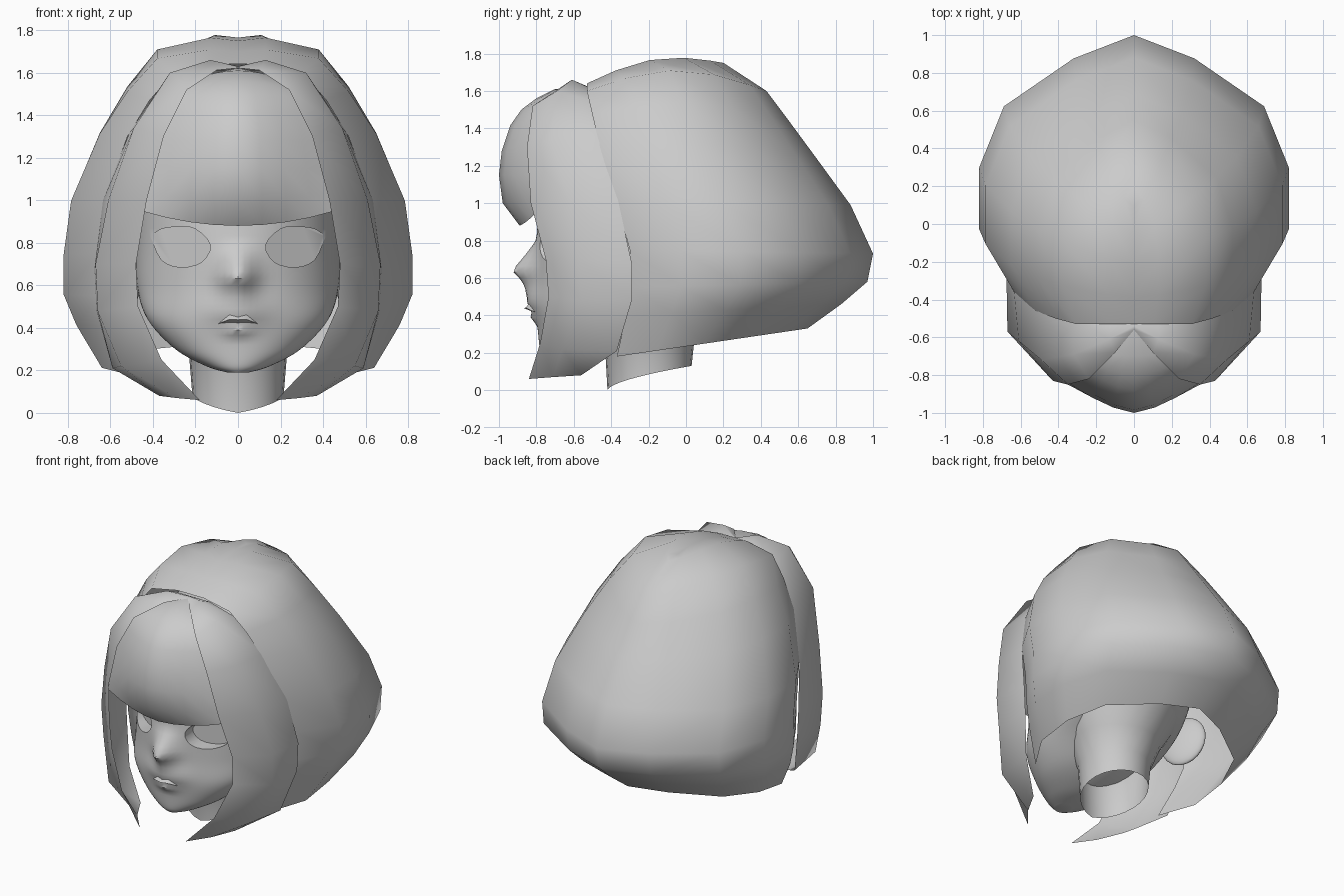
import bpy, bmesh, math
from mathutils import Vector

if bpy.data.objects.get("Cube"):
    bpy.data.objects.remove(bpy.data.objects["Cube"], do_unlink=True)

clay = bpy.data.materials.new("light_grey_clay")
clay.use_nodes = True
clay.diffuse_color = (0.6, 0.6, 0.6, 1)
clay.node_tree.nodes["Principled BSDF"].inputs["Base Color"].default_value = (0.6, 0.6, 0.6, 1)


def select_only(obj):
    bpy.ops.object.select_all(action='DESELECT')
    obj.select_set(True)
    bpy.context.view_layer.objects.active = obj


def finish(obj, angle=70):
    if not obj.data.materials:
        obj.data.materials.append(clay)
    select_only(obj)
    bpy.ops.object.shade_smooth_by_angle(angle=math.radians(angle))


def loft(name, rows, closed=False, capped=False, mirror=False, centre=(0, 0, 0.8)):
    """Skin a list of equally long point rows, with normals facing away from centre."""
    bm = bmesh.new()
    grid = [[bm.verts.new(p) for p in row] for row in rows]
    count = len(rows[0])
    for low, high in zip(grid, grid[1:]):
        for i in range(count if closed else count - 1):
            j = (i + 1) % count
            bm.faces.new((low[i], low[j], high[j], high[i]))
    if capped:
        bm.faces.new(grid[0])
        bm.faces.new(grid[-1])
    bmesh.ops.remove_doubles(bm, verts=bm.verts, dist=0.0005)
    bmesh.ops.recalc_face_normals(bm, faces=bm.faces)
    facing = sum(f.normal.dot(f.calc_center_median() - Vector(centre)) * f.calc_area()
                 for f in bm.faces)
    if facing < 0:
        bmesh.ops.reverse_faces(bm, faces=bm.faces)
    mesh = bpy.data.meshes.new(name)
    bm.to_mesh(mesh)
    bm.free()
    obj = bpy.data.objects.new(name, mesh)
    bpy.context.collection.objects.link(obj)
    if mirror:
        select_only(obj)
        mod = obj.modifiers.new("mirror", 'MIRROR')
        mod.merge_threshold = 0.001
        bpy.ops.object.modifier_apply(modifier=mod.name)
    return obj


def spline(rows, steps):
    """Refine a table of tuples with a Catmull-Rom curve."""
    result = []
    for i in range(len(rows) - 1):
        a, b, c, d = (rows[max(0, min(len(rows) - 1, i + k))] for k in (-1, 0, 1, 2))
        for s in range(steps):
            t = s / steps
            result.append(tuple(
                q + t / 2 * (r - p + t * (2 * p - 5 * q + 4 * r - w + t * (3 * (q - r) + w - p)))
                for p, q, r, w in zip(a, b, c, d)))
    return result + [rows[-1]]


# Back hair: U-shaped rows from the parting down to the hem
# front y, front z, back y, back z, half width, rise in the middle
hair_rows = [
    (-.53, 1.64, .16, 1.75, 0, .06), (-.53, 1.64, .2, 1.75, .13, .075),
    (-.53, 1.6, .43, 1.6, .38, .11), (-.5, 1.47, .55, 1.44, .52, .08),
    (-.46, 1.3, .69, 1.25, .65, .04), (-.37, 1, .88, .99, .785, 0),
    (-.3, .75, 1, .73, .82, 0), (-.29, .55, .97, .58, .82, 0),
    (-.32, .4, .83, .46, .76, 0), (-.37, .18, .65, .33, .64, 0)]
plan = [(.8, 0), (1, .21), (1, .46), (.84, .71), (.39, .905), (0, 1)]
finish(loft("back_hair", [
    [(w * u, yf + (yb - yf) * v, zf + (zb - zf) * v + rise * math.sin(math.pi * v))
     for u, v in plan]
    for yf, zf, yb, zb, w, rise in hair_rows], mirror=True))

# Fringe: centre profile, widening and bending back toward each side
# centre y, centre z, half width, setback of side, lift of side
fringe_rows = [
    (-.55, 1.62, .06, 0, -.01), (-.7, 1.61, .2, .02, -.04), (-.8, 1.56, .28, .08, -.04),
    (-.88, 1.5, .33, .15, -.02), (-.94, 1.415, .37, .2, 0), (-.985, 1.28, .41, .22, 0),
    (-1, 1.15, .43, .22, 0), (-.98, 1, .45, .19, .03), (-.89, .88, .455, .09, .07)]
finish(loft("fringe", [
    [(w * f, y + back * f ** 1.5, z + lift * f * f) for f in (0, .25, .5, .75, 1)]
    for y, z, w, back, lift in fringe_rows], mirror=True, centre=(0, -.5, 1.1)))

# Side locks: inner edge, ridge and outer edge, from the parting to the pointed tip
lock_rows = [
    ((0, -.56, 1.622), (0, -.54, 1.63), (0, -.5, 1.61)),
    ((.1, -.68, 1.612), (.13, -.61, 1.66), (.13, -.5, 1.61)),
    ((.24, -.82, 1.52), (.32, -.69, 1.6), (.33, -.48, 1.54)),
    ((.35, -.85, 1.3), (.49, -.72, 1.34), (.51, -.44, 1.32)),
    ((.43, -.83, 1), (.61, -.62, 1), (.635, -.36, 1)),
    ((.48, -.75, .7), (.67, -.57, .7), (.675, -.29, .68)),
    ((.47, -.735, .5), (.66, -.56, .48), (.665, -.29, .48)),
    ((.36, -.78, .25), (.55, -.66, .22), (.59, -.37, .21)),
    ((.18, -.84, .06), (.29, -.71, .07), (.37, -.56, .08))]
finish(loft("side_locks", lock_rows, mirror=True, centre=(0, -.4, .8)))


# Head: stacked ellipses with the nose, muzzle and lower lip pushed out of the front
# z, half width, front y, back y
head_rows = [
    (.19, .05, -.76, -.66), (.22, .15, -.78, -.5), (.3, .295, -.79, -.32),
    (.44, .425, -.8, -.12), (.6, .475, -.8, .2), (.8, .48, -.8, .36),
    (1, .48, -.78, .42), (1.2, .46, -.75, .4), (1.4, .38, -.66, .3), (1.52, .2, -.5, .1)]


def face_push(x, z):
    reach = .17 if z > .64 else .15
    nose = .13 * max(0, 1 - abs(z - .64) / reach) ** 1.2 * math.exp(-(x / .08) ** 2)
    muzzle = .05 * math.exp(-(x / .13) ** 2 - ((z - .48) / .07) ** 2)
    lower_lip = .025 * math.exp(-(x / .07) ** 2 - ((z - .385) / .025) ** 2)
    return nose + muzzle + lower_lip


def head_ring(z, w, front, back, count=96):
    ring = []
    for i in range(count):
        a = math.tau * i / count
        x = w * math.sin(a)
        y = (front + back) / 2 + (front - back) / 2 * math.cos(a)
        ring.append((x, y - face_push(x, z) if math.cos(a) > 0 else y, z))
    return ring


head = loft("head", [head_ring(*r) for r in spline(head_rows, 6)], closed=True, capped=True)
head.data.materials.append(clay)

# Eye sockets: shallow recesses with a flat floor
eye_outline = spline([
    (.41, .83), (.36, .865), (.28, .875), (.2, .865), (.13, .79),
    (.17, .71), (.27, .685), (.36, .72), (.41, .83)], 3)[:-1]
for side in (1, -1):
    cutter = loft("eye_cutter", [
        [(side * x, -1.1, z) for x, z in eye_outline],
        [(side * x, -.69 + .57 * (x - .13), z) for x, z in eye_outline]],
        closed=True, capped=True, centre=(side * .27, -.85, .78))
    cutter.data.materials.append(clay)
    cutter.hide_render = True
    select_only(head)
    cut = head.modifiers.new("eye_socket", 'BOOLEAN')
    cut.operation = 'DIFFERENCE'
    cut.solver = 'EXACT'
    cut.object = cutter
    bpy.ops.object.modifier_apply(modifier=cut.name)
    bpy.data.objects.remove(cutter, do_unlink=True)
finish(head, 45)

# Upper lip: bowed top edge, raised middle and straight lower edge
finish(loft("upper_lip", [
    [(0, -.845, .45), (.04, -.84, .462), (.09, -.81, .422)],
    [(0, -.865, .438), (.04, -.857, .44), (.092, -.815, .42)],
    [(0, -.82, .42), (.04, -.815, .42), (.09, -.8, .418)]],
    mirror=True, centre=(0, -.7, .44)))


# Neck: open tube flaring into the head, cut on a curved slope at the base
def neck_ring(radius, height=None):
    ring = []
    for i in range(24):
        a = math.tau * i / 24
        x, y = radius * math.sin(a), -.195 - (radius + .01) * math.cos(a)
        slope = .13 * max(0, (y + .42) / .45) ** .6
        ring.append((x, y, slope if height is None else height))
    return ring


finish(loft("neck", [neck_ring(.215), neck_ring(.23, .27), neck_ring(.29, .42),
                     neck_ring(.4, .6), neck_ring(.44, .75)],
            closed=True, centre=(0, -.195, .3)))

# Ears: flattened spheres, splayed outward at the back
for label, side in (("left", 1), ("right", -1)):
    bpy.ops.mesh.primitive_uv_sphere_add(segments=20, ring_count=12, radius=1,
                                         location=(side * .54, -.15, .64))
    ear = bpy.context.object
    ear.name = label + "_ear"
    ear.scale = (.045, .15, .17)
    ear.rotation_euler = (-.3, 0, -.5 * side)
    finish(ear)
